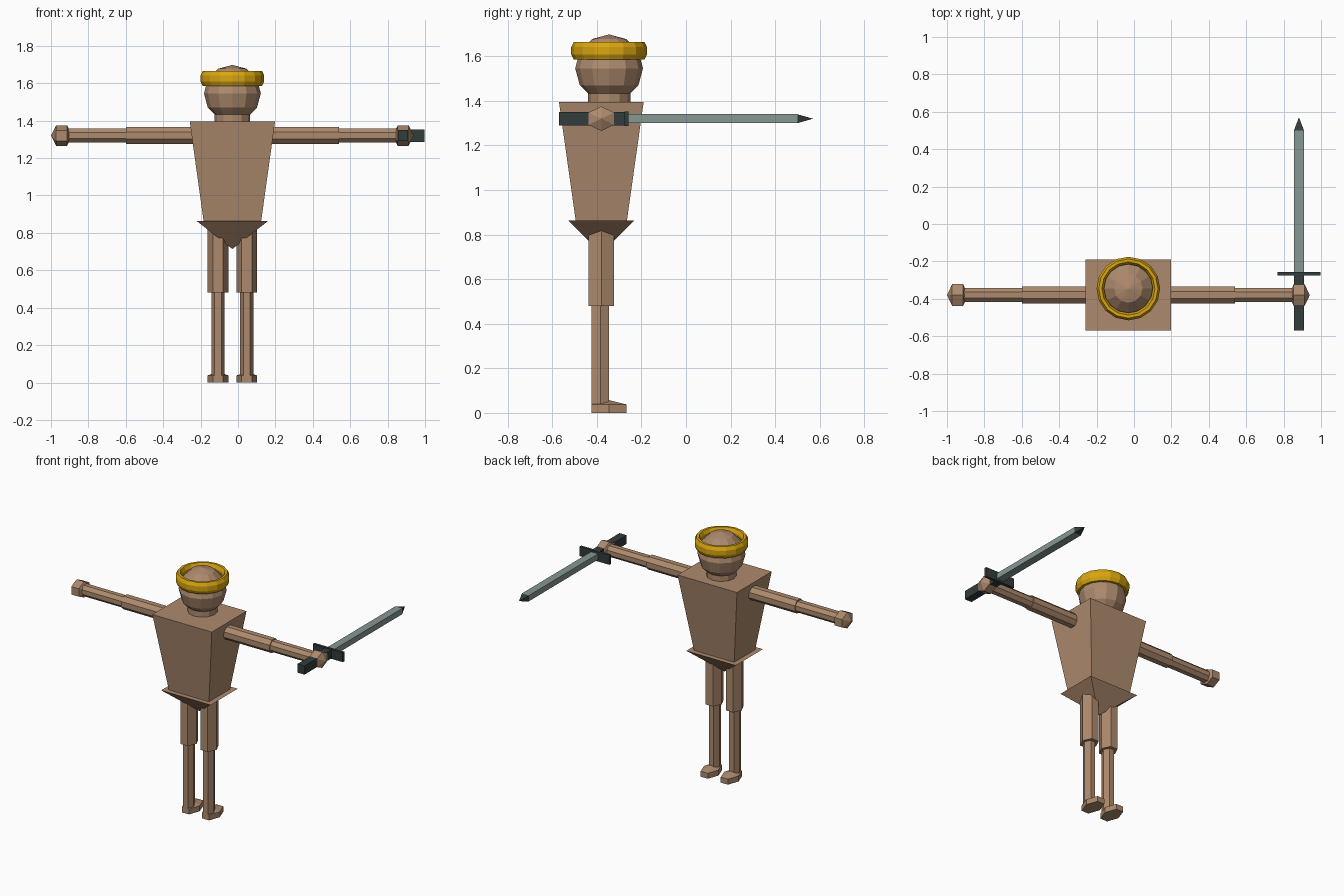
import bpy, bmesh, math
from mathutils import Matrix, Vector

if "Cube" in bpy.data.objects:
    bpy.data.objects.remove(bpy.data.objects["Cube"])

CX, CY = -0.03, -0.38      # body axis
HEAD_Y = -0.345
ARM_Z = 1.32
SWORD_X = 0.882


def material(name, rgb):
    m = bpy.data.materials.new(name)
    m.diffuse_color = (*rgb, 1)
    m.use_nodes = True
    m.node_tree.nodes["Principled BSDF"].inputs["Base Color"].default_value = m.diffuse_color
    return m


SKIN = material("tan skin", (0.42, 0.255, 0.155))
GOLD = material("gold", (0.70, 0.38, 0.005))
STEEL = material("blade steel", (0.24, 0.31, 0.30))
DARK = material("dark iron", (0.032, 0.045, 0.045))


def finish(name, bm, mat):
    bmesh.ops.recalc_face_normals(bm, faces=bm.faces)
    me = bpy.data.meshes.new(name)
    bm.to_mesh(me)
    bm.free()
    me.materials.append(mat)
    ob = bpy.data.objects.new(name, me)
    bpy.context.collection.objects.link(ob)
    return ob


def loft(name, mat, sides, sections, center, axis="Z", phase=0.0):
    """Stack n-sided rings (position, half_u, half_v) along an axis; zero size makes a point."""
    turn = {"Z": Matrix.Identity(3),
            "X": Matrix(((0, 0, 1), (0, 1, 0), (-1, 0, 0))),
            "Y": Matrix(((1, 0, 0), (0, 0, 1), (0, -1, 0)))}[axis]
    angles = [phase + 2 * math.pi * i / sides for i in range(sides)]
    mu = max(abs(math.cos(a)) for a in angles)
    mv = max(abs(math.sin(a)) for a in angles)
    bm = bmesh.new()
    rings = []
    for p, u, v in sections:
        pts = [(math.cos(a) * u / mu, math.sin(a) * v / mv, p) for a in angles]
        if u == 0:
            pts = [(0, 0, p)]
        rings.append([bm.verts.new(turn @ Vector(q) + Vector(center)) for q in pts])
    for a, b in zip(rings, rings[1:]):
        for i in range(sides):
            j = (i + 1) % sides
            quad = [a[i % len(a)], a[j % len(a)], b[j % len(b)], b[i % len(b)]]
            bm.faces.new(list(dict.fromkeys(quad)))
    for r in (rings[0], rings[-1]):
        if len(r) > 2:
            bm.faces.new(r)
    return finish(name, bm, mat)


SQ = math.pi / 4

# Torso wedge and upturned-pyramid pelvis
loft("torso", SKIN, 4, [(0.863, 0.154, 0.115), (1.395, 0.228, 0.19)], (CX, CY, 0), phase=SQ)
loft("pelvis", SKIN, 4, [(0.714, 0, 0), (0.863, 0.19, 0.148)], (CX, CY, 0), phase=SQ)

# Neck and faceted head
loft("neck", SKIN, 12, [(1.39, 0.095, 0.095), (1.44, 0.095, 0.095)], (CX, HEAD_Y, 0))
R = 0.152
rings = []
for k in range(7):
    t = math.pi * k / 6
    r = 0 if k in (0, 6) else R * math.sin(t)
    rings.append((1.546 - R * math.cos(t), r, r))
loft("head", SKIN, 12, rings, (CX, HEAD_Y, 0))

# Gold headband: tall octagonal section swept in a circle
bm = bmesh.new()
N, M = 16, 8
grid = []
for i in range(N):
    a = 2 * math.pi * i / N
    row = []
    for j in range(M):
        b = 2 * math.pi * (j + 0.5) / M
        k = 1 / math.cos(math.pi / M)
        r = 0.15 + 0.02 * k * math.cos(b)
        row.append(bm.verts.new((CX + r * math.cos(a), HEAD_Y + r * math.sin(a),
                                 1.625 + 0.04 * k * math.sin(b))))
    grid.append(row)
for i in range(N):
    for j in range(M):
        i2, j2 = (i + 1) % N, (j + 1) % M
        bm.faces.new((grid[i][j], grid[i2][j], grid[i2][j2], grid[i][j2]))
finish("headband", bm, GOLD)

for side, s in (("left", -1), ("right", 1)):
    # Arm and hand
    c = (CX, CY, ARM_Z)
    loft(side + "_upper_arm", SKIN, 8, [(s * 0.15, 0.045, 0.045), (s * 0.57, 0.045, 0.045)],
         c, "X", math.pi / 8)
    loft(side + "_forearm", SKIN, 8, [(s * 0.57, 0.038, 0.038), (s * 0.90, 0.038, 0.038)],
         c, "X", math.pi / 8)
    loft(side + "_hand", SKIN, 6, [(s * 0.856, 0, 0), (s * 0.884, 0.055, 0.058),
                                   (s * 0.942, 0.055, 0.058), (s * 0.97, 0, 0)], c, "X")
    # Leg and foot
    x = CX + s * 0.077
    loft(side + "_thigh", SKIN, 6, [(0.48, 0.055, 0.058), (0.86, 0.055, 0.058)], (x, CY, 0))
    loft(side + "_shin", SKIN, 6, [(0.02, 0.036, 0.039), (0.49, 0.036, 0.039)], (x, CY - 0.004, 0))
    loft(side + "_foot", SKIN, 6, [(0, 0.055, 0.078), (0.038, 0.055, 0.078), (0.057, 0, 0)],
         (x, HEAD_Y, 0))

# Sword pointing forward from the right hand
c = (SWORD_X, 0, ARM_Z)
loft("sword_handle", DARK, 4, [(-0.57, 0.027, 0.03), (-0.265, 0.027, 0.03)], c, "Y", SQ)
loft("sword_guard", DARK, 4, [(-0.275, 0.114, 0.033), (-0.257, 0.114, 0.033)], c, "Y", SQ)
loft("sword_blade", STEEL, 4, [(-0.26, 0.027, 0.02), (0.5, 0.027, 0.02)], c, "Y", SQ)
loft("sword_tip", DARK, 4, [(0.5, 0.027, 0.02), (0.57, 0, 0)], c, "Y", SQ)
